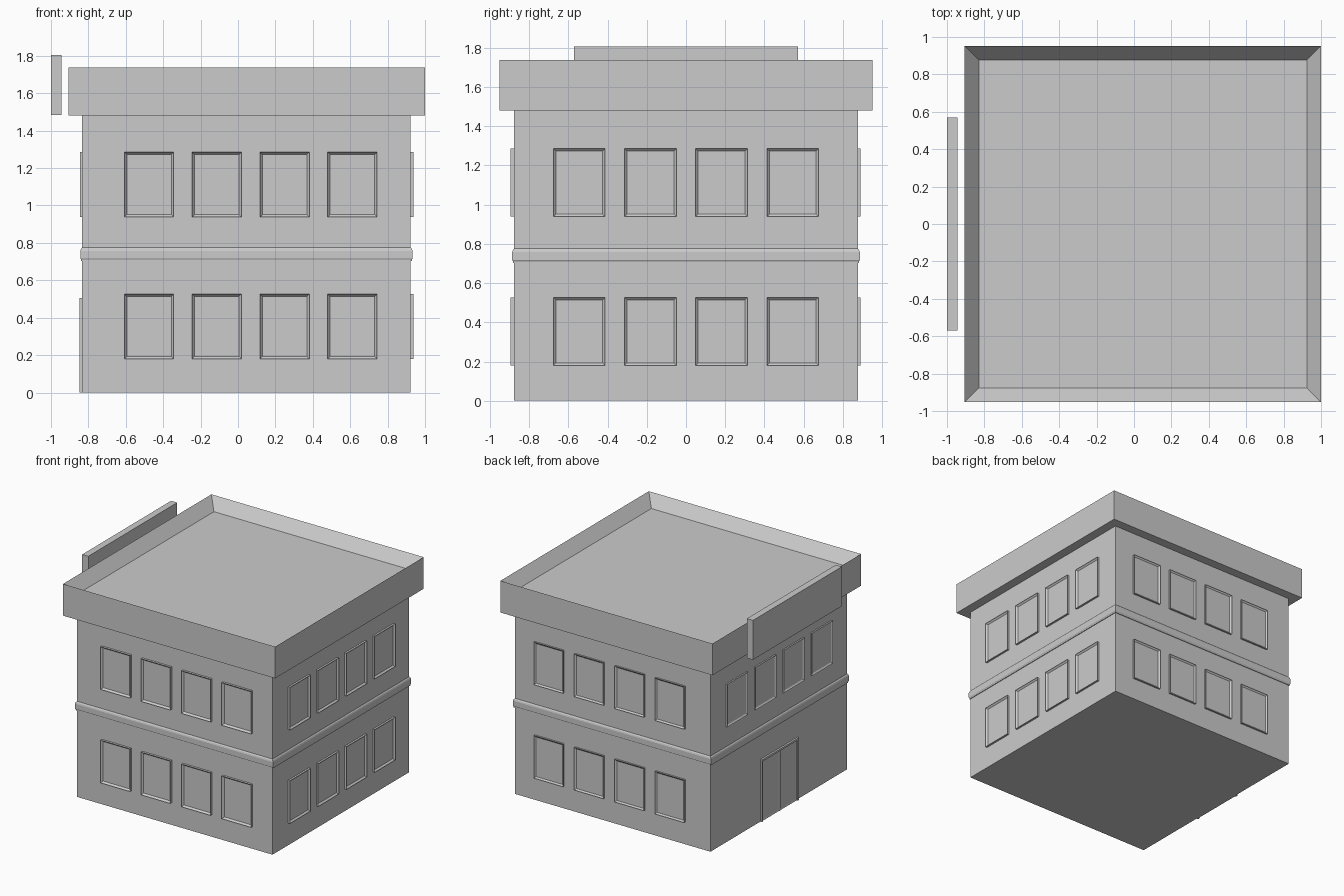
import bpy, bmesh
from mathutils import Vector

if "Cube" in bpy.data.objects:
    bpy.data.objects.remove(bpy.data.objects["Cube"])

X0, X1, Y = -0.833, 0.923, 0.876      # wall planes


def finish(name, bm):
    bmesh.ops.recalc_face_normals(bm, faces=bm.faces)
    me = bpy.data.meshes.new(name)
    bm.to_mesh(me)
    bm.free()
    ob = bpy.data.objects.new(name, me)
    bpy.context.collection.objects.link(ob)
    return ob


def box_bm(lo, hi):
    bm = bmesh.new()
    bmesh.ops.create_cube(bm, size=1)
    for v in bm.verts:
        v.co = Vector([(a + b) / 2 + c * (b - a) for a, b, c in zip(lo, hi, v.co)])
    bm.normal_update()
    return bm


def box(name, lo, hi):
    return finish(name, box_bm(lo, hi))


def tray(name, lo, hi, normal, rim, depth):
    """Box whose face along normal is inset and pushed in."""
    bm = box_bm(lo, hi)
    n = Vector(normal)
    face = next(f for f in bm.faces if f.normal.dot(n) > 0.9)
    bmesh.ops.inset_region(bm, faces=[face], thickness=rim, use_even_offset=True)
    bmesh.ops.translate(bm, verts=face.verts, vec=-n * depth)
    return finish(name, bm)


# Main block
box("walls", (X0, -Y, 0), (X1, Y, 1.48))

# Roof slab with parapet
tray("roof_parapet", (-0.905, -0.952, 1.48), (1.0, 0.952, 1.737), (0, 0, 1), 0.075, 0.092)

# Floating sign board along the entrance side
box("sign_board", (-1.0, -0.57, 1.485), (-0.945, 0.57, 1.805))

# Moulded band between the storeys
profile = [(0, 0.703), (0.006, 0.703), (0.006, 0.711), (0.010, 0.717),
           (0.010, 0.757), (0.007, 0.767), (0, 0.776)]
bm = bmesh.new()
rings = [[bm.verts.new(p) for p in ((X0 - o, -Y - o, z), (X1 + o, -Y - o, z),
                                    (X1 + o, Y + o, z), (X0 - o, Y + o, z))]
         for o, z in profile]
for a, b in zip(rings, rings[1:]):
    for i in range(4):
        j = (i + 1) % 4
        bm.faces.new((a[i], a[j], b[j], b[i]))
finish("storey_band", bm)

# Windows: four per storey on each side, entrance side upper storey only
W, H, IN = 0.132, 0.347, 0.004
sides = {
    "front": ((0, -1, 0), -Y, 0.018, 0.068),
    "back": ((0, 1, 0), Y, 0.013, 0.068),
    "right": ((1, 0, 0), X1, 0.016, 0.0),
    "left": ((-1, 0, 0), X0, 0.012, 0.0),
}
for side, (n, plane, out, mid) in sides.items():
    s = sum(n)
    d0, d1 = sorted((plane - s * IN, plane + s * out))
    for storey, z in (("lower", 0.18), ("upper", 0.938)):
        if side == "left" and storey == "lower":
            continue
        for i in range(4):
            c = mid + (i - 1.5) * 0.3625
            if n[0]:
                lo, hi = (d0, c - W, z), (d1, c + W, z + H)
            else:
                lo, hi = (c - W, d0, z), (c + W, d1, z + H)
            tray(f"{side}_{storey}_window_{i + 1}", lo, hi, n, 0.013, out - 0.003)

# Entrance: frame, two leaves and bottom rail
D = 0.237
for sy, tag in ((-1, "right"), (1, "left")):
    a, b = sorted((sy * D, sy * (D - 0.016)))
    box(f"door_{tag}_jamb", (X0 - 0.015, a, 0), (X0 + IN, b, 0.505))
    a, b = sorted((sy * 0.008, sy * (D - 0.016)))
    tray(f"door_{tag}_leaf", (X0 - 0.006, a, 0.0), (X0 + IN, b, 0.489), (-1, 0, 0), 0.012, 0.003)
box("door_header", (X0 - 0.015, -D + 0.016, 0.489), (X0 + IN, D - 0.016, 0.505))
box("door_mullion", (X0 - 0.009, -0.008, 0), (X0 + IN, 0.008, 0.489))
